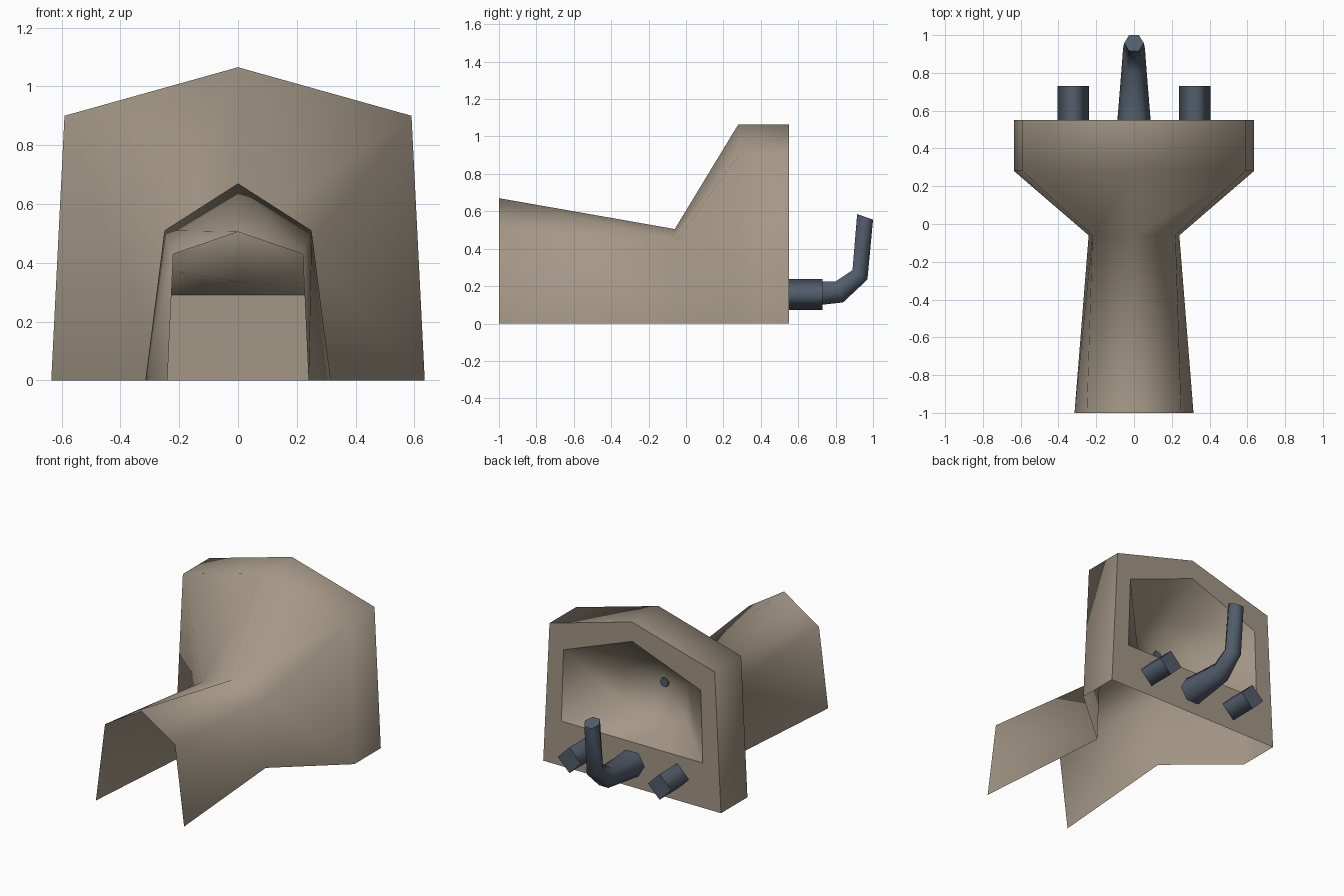
import bpy, bmesh, math
from mathutils import Vector

if "Cube" in bpy.data.objects:
    bpy.data.objects.remove(bpy.data.objects["Cube"])


def material(name, rgb):
    m = bpy.data.materials.new(name)
    m.diffuse_color = (*rgb, 1)
    m.use_nodes = True
    m.node_tree.nodes["Principled BSDF"].inputs["Base Color"].default_value = m.diffuse_color
    return m


TAN = material("warm_tan", (0.37, 0.31, 0.24))
SLATE = material("slate_blue", (0.085, 0.11, 0.15))


def loft(name, rings, mat, closed=True, cap_start=False, cap_end=False, smooth=True, apex=None):
    """Skin consecutive rings of points; caps stay flat with sharp borders."""
    bm = bmesh.new()
    vr = [[bm.verts.new(p) for p in r] for r in rings]
    n = len(vr[0])
    for a, b in zip(vr, vr[1:]):
        for i in range(n if closed else n - 1):
            j = (i + 1) % n
            bm.faces.new((a[i], a[j], b[j], b[i])).smooth = smooth
    if apex:
        tip = bm.verts.new(apex)
        for i in range(n):
            bm.faces.new((vr[-1][i], vr[-1][(i + 1) % n], tip)).smooth = smooth
    caps = []
    if cap_start:
        caps.append(bm.faces.new(vr[0][::-1]))
    if cap_end:
        caps.append(bm.faces.new(vr[-1]))
    bmesh.ops.recalc_face_normals(bm, faces=bm.faces)
    for f in caps:
        f.smooth = False
        for e in f.edges:
            e.smooth = False
    me = bpy.data.meshes.new(name)
    bm.to_mesh(me)
    bm.free()
    me.materials.append(mat)
    ob = bpy.data.objects.new(name, me)
    bpy.context.collection.objects.link(ob)
    return ob


def gable(y, w0, z0, w1, z1, peak):
    """House-shaped section: bottom half width, shoulder, peak."""
    return [(-w0, y, z0), (-w1, y, z1), (0, y, peak), (w1, y, z1), (w0, y, z0)]


# Outer shell: open underneath and at the front
back = gable(0.55, 0.635, 0, 0.59, 0.9, 1.065)
shell = loft("outer_shell", [
    gable(-1.0, 0.315, 0, 0.25, 0.51, 0.67),
    gable(-0.06, 0.24, 0, 0.22, 0.43, 0.505),
    gable(0.28, 0.635, 0, 0.59, 0.9, 1.065),
    back], TAN, closed=False)
# make the open shell face outwards
if sum(p.normal.dot(p.center - Vector((0, p.center.y, 0.2))) for p in shell.data.polygons) < 0:
    shell.data.flip_normals()

# Flat back frame around the recess opening
opening = gable(0.55, 0.505, 0.29, 0.49, 0.755, 0.94)
frame = loft("back_frame", [back, opening], TAN, smooth=False)
if frame.data.polygons[0].normal.y < 0:
    frame.data.flip_normals()


# Bowl-shaped recess narrowing towards the front
def with_floor_mid(r, z):
    return r + [(0, r[0][1], z)]


recess = loft("back_recess", [
    with_floor_mid(opening, 0.29),
    with_floor_mid(gable(0.30, 0.21, 0.37, 0.23, 0.62, 0.74), 0.335)],
    TAN, apex=(0, 0.2, 0.55))
if sum(p.normal.dot(p.center - Vector((0, 0.45, 0.55))) for p in recess.data.polygons) > 0:
    recess.data.flip_normals()


def ngon(x, y, z, r, n):
    return [(x + r * math.cos(2 * math.pi * i / n), y, z + r * math.sin(2 * math.pi * i / n))
            for i in range(n)]


# Small knob at the bottom of the recess
loft("recess_knob", [ngon(0, 0.19, 0.55, 0.035, 6), ngon(0, 0.225, 0.55, 0.03, 6)],
     SLATE, cap_start=True, cap_end=True)

# Two diamond-section stubs
for side, x in (("left", -0.322), ("right", 0.322)):
    loft(side + "_stub", [ngon(x, 0.55, 0.155, 0.083, 4), ngon(x, 0.73, 0.155, 0.083, 4)],
         SLATE, cap_start=True, cap_end=True)

# Upturned tapering pipe: inner point, outer point (y, z), half width
path = [((0.55, 0.228), (0.55, 0.08), 0.088),
        ((0.80, 0.225), (0.84, 0.113), 0.066),
        ((0.89, 0.285), (0.97, 0.235), 0.058),
        ((0.915, 0.585), (1.0, 0.555), 0.052)]
rings = []
for t, b, w in path:
    m = ((t[0] + b[0]) / 2, (t[1] + b[1]) / 2)
    rings.append([(w, *m), (w / 2, *t), (-w / 2, *t), (-w, *m), (-w / 2, *b), (w / 2, *b)])
loft("bent_pipe", rings, SLATE, cap_start=True, cap_end=True)
